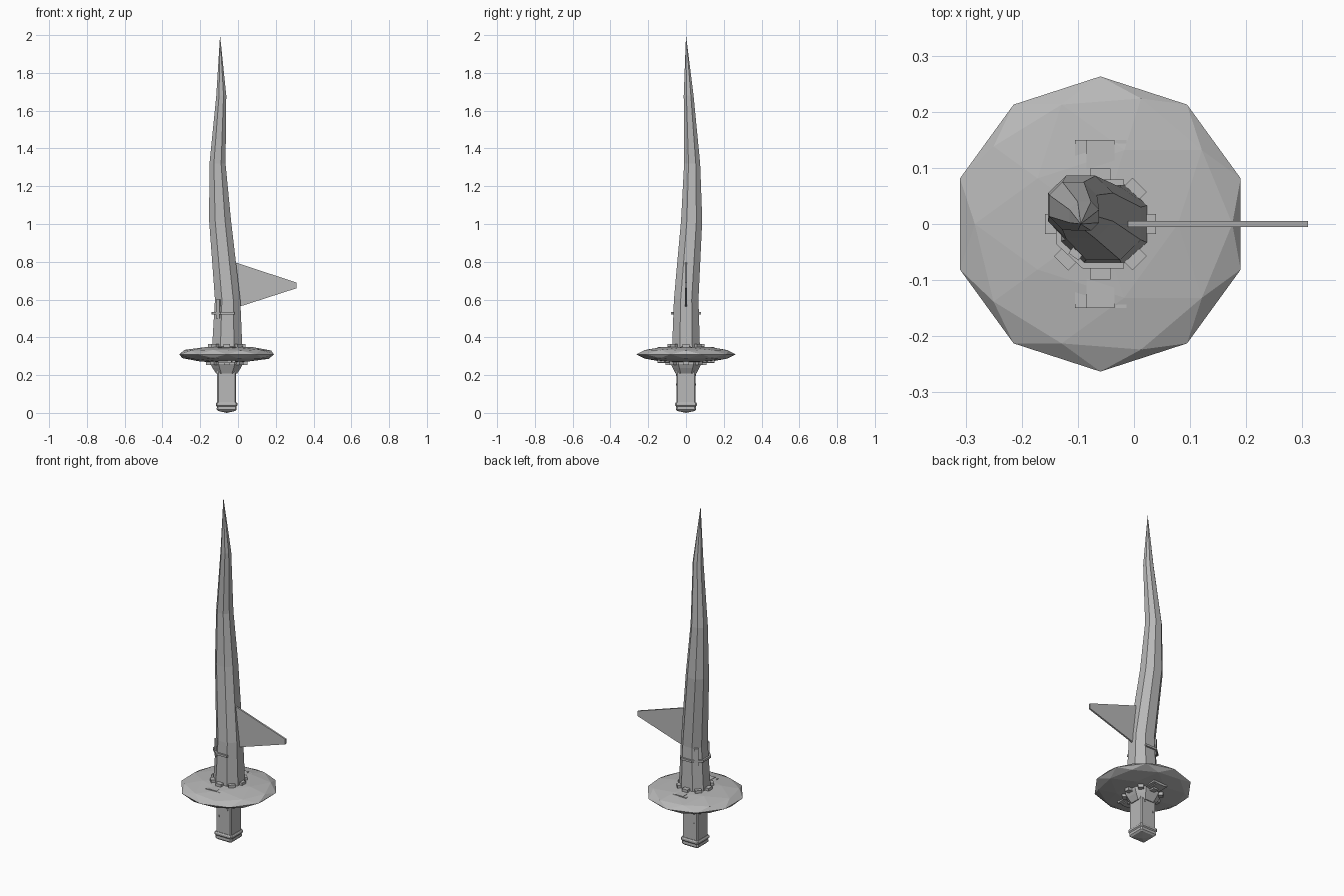
import bpy, bmesh, math
from mathutils import Matrix, Vector

if "Cube" in bpy.data.objects:
    bpy.data.objects.remove(bpy.data.objects["Cube"])

AX = -0.06  # x of the sword axis

steel = bpy.data.materials.new("plain grey")
steel.diffuse_color = (0.48, 0.48, 0.48, 1)
steel.use_nodes = True
steel.node_tree.nodes["Principled BSDF"].inputs["Base Color"].default_value = steel.diffuse_color


def finish(name, bm):
    bmesh.ops.recalc_face_normals(bm, faces=bm.faces[:])
    me = bpy.data.meshes.new(name)
    bm.to_mesh(me)
    bm.free()
    me.materials.append(steel)
    ob = bpy.data.objects.new(name, me)
    bpy.context.collection.objects.link(ob)
    return ob


def octagon(x0, x1, y0, y1, z, cut):
    """Rectangle with corners cut off by a fraction of its half size."""
    cx, cy, hx, hy = (x0 + x1) / 2, (y0 + y1) / 2, (x1 - x0) / 2, (y1 - y0) / 2
    k = 1 - cut
    pts = [(1, -k), (1, k), (k, 1), (-k, 1), (-1, k), (-1, -k), (-k, -1), (k, -1)]
    return [Vector((cx + hx * a, cy + hy * b, z)) for a, b in pts]


def loft(name, sections, cut, tip=None):
    """Skin a stack of cut-corner sections, optionally ending in a point."""
    bm = bmesh.new()
    rings = [[bm.verts.new(p) for p in octagon(*s, cut)] for s in sections]
    for a, b in zip(rings, rings[1:]):
        for i in range(8):
            j = (i + 1) % 8
            bm.faces.new((a[i], a[j], b[j], b[i]))
    bm.faces.new(rings[0])
    if tip:
        t = bm.verts.new(tip)
        for i in range(8):
            bm.faces.new((rings[-1][i], rings[-1][(i + 1) % 8], t))
    else:
        bm.faces.new(rings[-1])
    return finish(name, bm)


def boxes(name, items):
    """Several boxes in one part: (centre, size, turn about z)."""
    bm = bmesh.new()
    for c, s, turn in items:
        m = Matrix.Translation(c) @ Matrix.Rotation(turn, 4, 'Z') @ Matrix.Diagonal((*s, 1))
        bmesh.ops.create_cube(bm, size=1, matrix=m)
    return finish(name, bm)


# curved, tapering blade
loft("blade", [
    (-0.140, 0.025, -0.075, 0.075, 0.30),
    (-0.122, 0.012, -0.064, 0.066, 0.60),
    (-0.153, -0.037, -0.026, 0.086, 1.02),
    (-0.151, -0.066, -0.010, 0.075, 1.32),
    (-0.115, -0.062, -0.012, 0.040, 1.68)], 0.55, (-0.095, 0.0, 2.0))

# side fin: thin tapered plate
bm = bmesh.new()
outline = [(-0.025, 0.80), (0.31, 0.69), (0.31, 0.66), (0.0, 0.56), (-0.05, 0.56), (-0.06, 0.80)]
face = bm.faces.new([bm.verts.new((x, -0.005, z)) for x, z in outline])
ext = bmesh.ops.extrude_face_region(bm, geom=[face])
bmesh.ops.translate(bm, vec=(0, 0.01, 0), verts=[v for v in ext["geom"] if isinstance(v, bmesh.types.BMVert)])
finish("side_fin", bm)

# flattened faceted guard
bm = bmesh.new()
bmesh.ops.create_icosphere(bm, subdivisions=2, radius=1,
                           matrix=Matrix.Translation((AX, 0, 0.31)) @ Matrix.Diagonal((0.263, 0.263, 0.045, 1)))
finish("guard", bm)

# collar flaring out below the guard
loft("collar", [
    (AX - 0.055, AX + 0.055, -0.055, 0.055, 0.208),
    (AX - 0.075, AX + 0.075, -0.070, 0.070, 0.238),
    (AX - 0.085, AX + 0.085, -0.080, 0.080, 0.258),
    (AX - 0.085, AX + 0.085, -0.080, 0.080, 0.29)], 0.5)

# small clasps around the blade root and under the guard
clasps = []
for i in range(8):
    a = i * math.pi / 4
    d = Vector((math.cos(a), math.sin(a), 0))
    clasps.append((Vector((AX, 0, 0.35)) + d * 0.083, (0.032, 0.036, 0.030), a))
    clasps.append((Vector((AX, 0, 0.264)) + d * 0.092, (0.035, 0.030, 0.022), a))
boxes("clasps", clasps)

# low wide brackets let into the guard on both sides
boxes("guard_brackets", [((-0.06, s * 0.115, 0.306), (0.05, 0.07, 0.086), 0) for s in (-1, 1)] +
      [((x, s * 0.115, 0.306), (0.02, 0.07, 0.08), 0) for s in (-1, 1) for x in (-0.095, -0.023)])

# square grip
loft("grip", [(AX - 0.05, AX + 0.05, -0.05, 0.05, 0.02),
              (AX - 0.05, AX + 0.05, -0.05, 0.05, 0.25)], 0.12)

# stepped pommel with a shallow pointed base
loft("pommel", [
    (AX - 0.053, AX + 0.053, -0.053, 0.053, 0.056),
    (AX - 0.057, AX + 0.057, -0.057, 0.057, 0.050),
    (AX - 0.057, AX + 0.057, -0.057, 0.057, 0.040),
    (AX - 0.052, AX + 0.052, -0.052, 0.052, 0.034),
    (AX - 0.053, AX + 0.053, -0.053, 0.053, 0.018),
    (AX - 0.045, AX + 0.045, -0.045, 0.045, 0.010)], 0.12, (AX, 0, 0.0))

# small rivets on the grip
boxes("grip_rivets", [((AX + x, s * 0.05, z), (0.008, 0.006, 0.01), 0)
                      for s in (-1, 1) for x, z in ((-0.03, 0.15), (0.025, 0.2))])

# half band round the back edge of the blade, with upright lugs
pts = [p for p in octagon(-0.134, 0.026, -0.074, 0.074, 0.527, 0.55)][2:8]
pts = [Vector((-0.02, 0.074, 0.527))] + pts[1:5] + [Vector((-0.02, -0.074, 0.527))]
bm = bmesh.new()
for a, b in zip(pts, pts[1:]):
    d = b - a
    m = Matrix.Translation((a + b) / 2) @ Matrix.Rotation(math.atan2(d.y, d.x), 4, 'Z')
    bmesh.ops.create_cube(bm, size=1, matrix=m @ Matrix.Diagonal((d.length + 0.004, 0.01, 0.012, 1)))
finish("blade_band", bm)
boxes("band_lugs", [((-0.103, s * 0.052, 0.55), (0.022, 0.016, 0.10), s * 0.6) for s in (-1, 1)])
